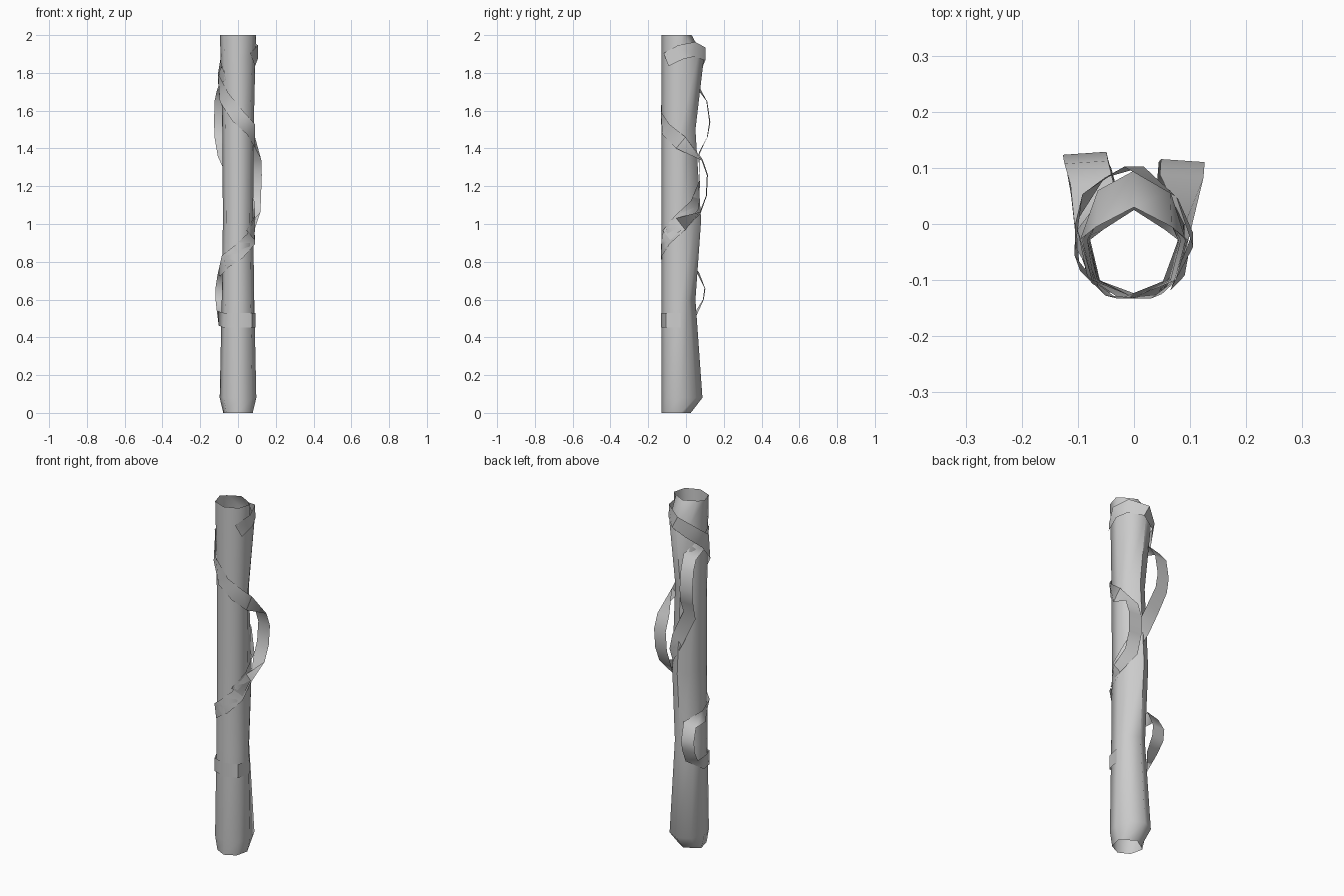
import bpy
from mathutils import Vector

if "Cube" in bpy.data.objects:
    bpy.data.objects.remove(bpy.data.objects["Cube"])

# trunk profile: height, half width, back depth
RINGS = [(0, .078, .025), (.08, .097, .087), (.6, .086, .05), (1.02, .08, .08),
         (1.5, .083, .05), (1.88, .092, .095), (2, .096, .03)]


def section(z):
    for (z0, w0, b0), (z1, w1, b1) in zip(RINGS, RINGS[1:]):
        if z <= z1:
            t = (z - z0) / (z1 - z0)
            return w0 + (w1 - w0) * t, b0 + (b1 - b0) * t
    return RINGS[-1][1:]


def corner(k, z):
    """Corner k of the eight-sided trunk, counted from the front to the right."""
    w, b = section(z)
    half = [(0, -.131), (.78 * w, -.1), (w, -.028), (.7 * w, b - .035), (0, b)]
    k %= 8
    x, y = half[k] if k <= 4 else half[8 - k]
    return Vector((x if k <= 4 else -x, y, z))


def make(name, verts, faces):
    me = bpy.data.meshes.new(name)
    me.from_pydata(verts, [], faces)
    ob = bpy.data.objects.new(name, me)
    bpy.context.collection.objects.link(ob)
    bpy.ops.object.select_all(action='DESELECT')
    ob.select_set(True)
    bpy.context.view_layer.objects.active = ob
    bpy.ops.object.shade_smooth_by_angle(angle=1.0)
    return ob


# open hollow trunk
verts = [corner(k, r[0]) for r in RINGS for k in range(8)]
faces = [(i * 8 + k, i * 8 + (k + 1) % 8, i * 8 + 8 + (k + 1) % 8, i * 8 + 8 + k)
         for i in range(len(RINGS) - 1) for k in range(8)]
make("trunk", verts, faces)


def wrap(k, z, off=.008):
    """Ribbon point lying on a trunk corner."""
    c = corner(k, z)
    n = Vector((c.x, c.y + .03, 0)).normalized()
    if k % 8 == 0:
        off = .002
    return c + n * off, n


def loop(x, y, z):
    """Ribbon point standing free behind the trunk."""
    return Vector((x, y, z)), Vector((x * .8, 1, 0)).normalized()


def ribbon(name, path, width=.078):
    verts = []
    for i, (p, n) in enumerate(path):
        a, b = path[max(i - 1, 0)][0], path[min(i + 1, len(path) - 1)][0]
        side = (b - a).cross(n).normalized() * width / 2
        verts += [p - side, p + side]
    faces = [(2 * i, 2 * i + 1, 2 * i + 3, 2 * i + 2) for i in range(len(path) - 1)]
    make(name, verts, faces)


# long vine: top band, across the front, right loop, front again, low left loop, bottom band
ribbon("long_vine", [
    wrap(1, 1.87), wrap(2, 1.91, .012), wrap(3, 1.925, .016), wrap(4, 1.9, .018),
    wrap(5, 1.85, .014), wrap(6, 1.77, .016), wrap(7, 1.67), wrap(8, 1.57),
    wrap(9, 1.5), wrap(10, 1.43),
    loop(.085, .085, 1.34), loop(.087, .113, 1.26), loop(.083, .108, 1.15), loop(.08, .075, 1.06),
    wrap(10, 1.0), wrap(9, .92), wrap(8, .85), wrap(7, .8), wrap(6, .76, .01),
    loop(-.07, .065, .74), loop(-.08, .1, .66), loop(-.08, .092, .6), loop(-.075, .055, .53),
    wrap(6, .5, .014), wrap(7, .49), wrap(8, .49), wrap(9, .49), wrap(10, .49, .003)])

# short vine: left loop, then down across the back to the right side
ribbon("short_vine", [
    wrap(7, 1.8, .004), wrap(6, 1.77, .012),
    loop(-.075, .072, 1.71), loop(-.085, .11, 1.65), loop(-.088, .126, 1.54),
    loop(-.085, .113, 1.46), loop(-.07, .068, 1.37),
    wrap(4, 1.22, .006), wrap(3, 1.1, .008), wrap(2, 1.02, .01), wrap(1, .94, .004)])
